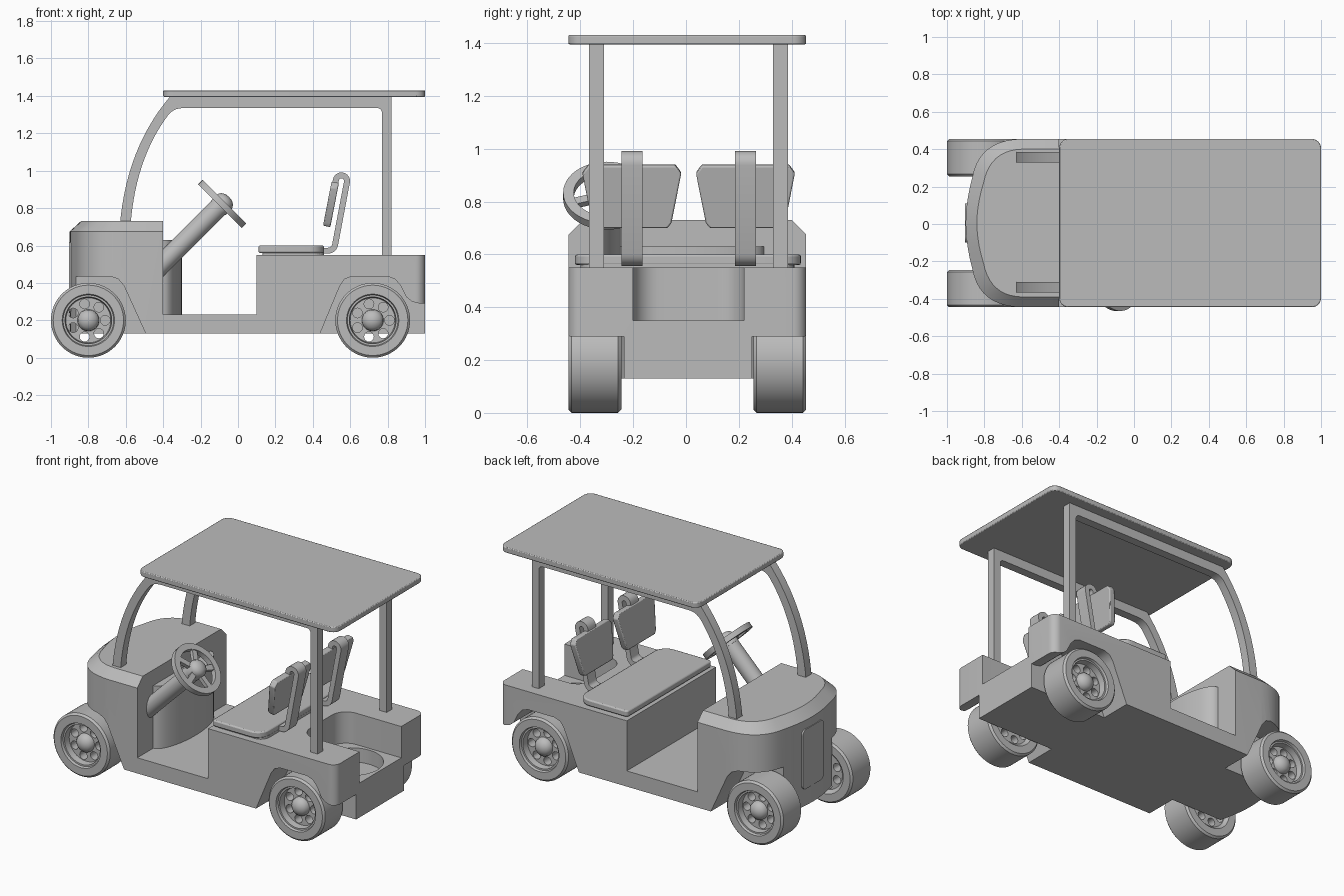
import bpy, bmesh, math
from mathutils import Matrix, Vector

cube = bpy.data.objects.get("Cube")
if cube:
    bpy.data.objects.remove(cube, do_unlink=True)

grey = bpy.data.materials.new("plain_grey")
grey.use_nodes = True
COLOUR = (0.5, 0.5, 0.5, 1)
grey.diffuse_color = COLOUR
grey.node_tree.nodes["Principled BSDF"].inputs["Base Color"].default_value = COLOUR

RIGHT, LEFT, MID = -0.445, 0.455, 0.005   # body sides and centre line


def finish(name, bm, bevel=0):
    bmesh.ops.recalc_face_normals(bm, faces=bm.faces)
    mesh = bpy.data.meshes.new(name)
    bm.to_mesh(mesh)
    bm.free()
    ob = bpy.data.objects.new(name, mesh)
    bpy.context.collection.objects.link(ob)
    mesh.materials.append(grey)
    if bevel:
        mod = ob.modifiers.new("Bevel", "BEVEL")
        mod.width, mod.segments, mod.limit_method = bevel, 2, "ANGLE"
    return ob


def activate(ob):
    bpy.ops.object.select_all(action="DESELECT")
    ob.select_set(True)
    bpy.context.view_layer.objects.active = ob


def smooth(ob):
    activate(ob)
    bpy.ops.object.shade_smooth_by_angle(angle=math.radians(35))


def prism(name, points, low, high, axis="y", bevel=0):
    """Extrude an outline along y (points are x, z), z (x, y) or x (y, z)."""
    place = {"y": lambda a, b, c: (a, c, b), "z": lambda a, b, c: (a, b, c),
             "x": lambda a, b, c: (c, a, b)}[axis]
    bm = bmesh.new()
    face = bm.faces.new([bm.verts.new(place(a, b, low)) for a, b in points])
    top = bmesh.ops.extrude_face_region(bm, geom=[face])["geom"]
    shift = Vector(place(0, 0, high - low))
    bmesh.ops.translate(bm, vec=shift, verts=[v for v in top if isinstance(v, bmesh.types.BMVert)])
    return finish(name, bm, bevel)


def lathe(name, profile, steps=48):
    """Spin (radius, height) points around z."""
    bm = bmesh.new()
    verts = [bm.verts.new((r, 0, h)) for r, h in profile]
    edges = [bm.edges.new(pair) for pair in zip(verts, verts[1:])]
    bmesh.ops.spin(bm, geom=verts + edges, axis=(0, 0, 1), cent=(0, 0, 0),
                   angle=math.tau, steps=steps)
    bmesh.ops.remove_doubles(bm, verts=bm.verts, dist=0.0001)
    return finish(name, bm)


def cut(ob, cutter):
    mod = ob.modifiers.new("Cut", "BOOLEAN")
    mod.operation, mod.solver, mod.object = "DIFFERENCE", "EXACT", cutter
    activate(ob)
    bpy.ops.object.modifier_apply(modifier=mod.name)
    bpy.data.objects.remove(cutter, do_unlink=True)


def arc(cx, cy, r, start, end, n=8):
    angles = [math.radians(start + (end - start) * i / n) for i in range(n + 1)]
    return [(cx + r * math.cos(a), cy + r * math.sin(a)) for a in angles]


def rounded(x0, x1, y0, y1, r_low, r_high):
    """Rectangle with separate corner radii at its low and high x ends."""
    a, b = r_low, r_high
    pts = arc(x1 - b, y1 - b, b, 90, 0) if b else [(x1, y1)]
    pts += arc(x1 - b, y0 + b, b, 0, -90) if b else [(x1, y0)]
    pts += arc(x0 + a, y0 + a, a, -90, -180) if a else [(x0, y0)]
    pts += arc(x0 + a, y1 - a, a, 180, 90) if a else [(x0, y1)]
    return pts


def bezier(p0, p1, p2, n=14):
    p0, p1, p2 = map(Vector, (p0, p1, p2))
    ts = [i / n for i in range(n + 1)]
    return [tuple(p0 * (1 - t) ** 2 + p1 * 2 * t * (1 - t) + p2 * t * t) for t in ts]


def ribbon(path, width):
    """Outline of a strip of even width along a path."""
    one, two = [], []
    for i, p in enumerate(path):
        d = Vector(path[min(i + 1, len(path) - 1)]) - Vector(path[max(i - 1, 0)])
        n = Vector((-d.y, d.x)).normalized() * width / 2
        one.append(tuple(Vector(p) + n))
        two.append(tuple(Vector(p) - n))
    return one + two[::-1]


# Front cowl: bowed nose, bevelled upper rim
def nose_ring(front, half):
    side = [(-0.4, half), (-0.6, half)]
    bow = bezier((-0.6, half), (front + 0.07, half - 0.005), (front + 0.035, half * 0.54), 10)[1:]
    centre = bezier(bow[-1], (front, half * 0.25), (front, 0), 5)[1:]
    right = side + bow + centre
    return right + [(x, -y) for x, y in right[-2::-1]]


bm = bmesh.new()
rings = []
for z, front, half in ((0.13, -0.9, 0.45), (0.675, -0.9, 0.45), (0.73, -0.84, 0.395)):
    rings.append([bm.verts.new((x, y + MID, z)) for x, y in nose_ring(front, half)])
for low, high in zip(rings, rings[1:]):
    for i in range(len(low)):
        j = (i + 1) % len(low)
        bm.faces.new((low[i], low[j], high[j], high[i]))
bm.faces.new(rings[0])
bm.faces.new(rings[-1])
cowl = finish("front_cowl", bm)

# Rear body with an open cargo bed and a round well in its floor
rear = prism("rear_body", rounded(0.1, 1, RIGHT, LEFT, 0, 0.05), 0.13, 0.55, "z")
cut(rear, prism("bed_cutter", rounded(0.58, 1.2, -0.2, 0.22, 0.1, 0), 0.35, 0.7, "z"))
cut(rear, prism("well_cutter", arc(0.79, 0.01, 0.19, 0, 351, 39), 0.26, 0.5, "z"))
floor = prism("floor", rounded(-0.45, 0.15, RIGHT, LEFT, 0, 0), 0.13, 0.23, "z")

# Wheel arches
front_arch = [(-1.1, 0), (-1.1, 0.435), (-0.68, 0.435), (-0.64, 0.42), (-0.61, 0.385), (-0.435, 0)]
rear_arch = [(0.385, 0), (0.545, 0.385), (0.57, 0.42), (0.61, 0.435), (0.8, 0.435), (0.84, 0.42),
             (0.87, 0.385), (0.9, 0.325), (0.93, 0.3), (0.97, 0.29), (1.1, 0.29), (1.1, 0)]
for low, high in ((-0.6, -0.235), (0.25, 0.6)):
    for part in (cowl, floor):
        cut(part, prism("arch_cutter", front_arch, low, high))
    for part in (rear, floor):
        cut(part, prism("arch_cutter", rear_arch, low, high))
for part in (cowl, rear):
    smooth(part)

# Nose panel and the rounded bulge behind the cowl
prism("nose_panel", rounded(-0.1, 0.11, 0.24, 0.62, 0.03, 0.03), -0.904, -0.88, "x")
bulge = [(-0.42, 0.3)] + [(-0.4 + 0.1 * math.sin(a), MID + 0.29 * math.cos(a))
                          for a in [math.pi * i / 20 for i in range(21)]] + [(-0.42, -0.29)]
smooth(prism("dash_bulge", bulge, 0.2, 0.63, "z"))

# Roof and its side frames
smooth(prism("roof", rounded(-0.4, 1, RIGHT, LEFT, 0.05, 0.05), 1.395, 1.43, "z", 0.005))
frame = bezier((-0.632, 0.7), (-0.6, 1.12), (-0.36, 1.4))
frame += [(0.82, 1.4), (0.82, 0.5), (0.77, 0.5)] + arc(0.745, 1.31, 0.025, 0, 90, 4)
frame += bezier((-0.29, 1.335), (-0.345, 1.335), (-0.375, 1.295), 5)
frame += bezier((-0.375, 1.295), (-0.55, 1.06), (-0.575, 0.7))[1:]
for side, low in (("right", -0.367), ("left", 0.33)):
    smooth(prism(side + "_roof_frame", frame, low, low + 0.056))

# Bench cushion on a low base
prism("seat_base", rounded(0.13, 0.46, -0.4, 0.41, 0.02, 0.06), 0.54, 0.565, "z")
smooth(prism("seat_cushion", rounded(0.11, 0.46, -0.42, 0.435, 0.02, 0.08), 0.56, 0.6, "z", 0.008))

# Seat backs on hooked brackets
strap = [(0.4, 0.572), (0.48, 0.572)] + arc(0.48, 0.612, 0.04, -80, -12, 5)
strap += arc(0.553, 0.945, 0.03, -10, 170, 12) + [(0.5, 0.82)]
lean = Matrix.Translation((0.497, 0, 0.82)) @ Matrix.Rotation(math.radians(11), 4, "Y")
for side, y in (("right", -0.205), ("left", 0.225)):
    smooth(prism(side + "_seat_bracket", ribbon(strap, 0.032), y - 0.04, y + 0.04))
    outline = [(y - 0.135, -0.12), (y + 0.135, -0.12), (y + 0.15, -0.1), (y + 0.187, 0.09),
               (y + 0.165, 0.12), (y - 0.165, 0.12), (y - 0.187, 0.09), (y - 0.15, -0.1)]
    back = prism(side + "_seat_back", outline, -0.02, 0.02, "x", 0.006)
    back.matrix_world = lean
    smooth(back)

# Steering column, wheel, spokes and hub
tilt = Matrix.Translation((-0.085, -0.3, 0.822)) @ Matrix.Rotation(math.radians(45), 4, "Y")
steering = [
    lathe("steering_column", [(0, -0.6), (0.052, -0.6), (0.052, -0.02), (0, -0.02)], 32),
    lathe("steering_rim", [(0.125, -0.017), (0.165, -0.017), (0.165, 0.017), (0.125, 0.017),
                           (0.125, -0.017)]),
    lathe("steering_hub", [(0, -0.03), (0.055, -0.03), (0.055, 0.02), (0.045, 0.038),
                           (0.025, 0.05), (0, 0.053)], 32)]
for i in range(5):
    turn = Matrix.Rotation(math.tau * i / 5, 4, "Z")
    spoke = prism("steering_spoke", rounded(0.04, 0.135, -0.017, 0.017, 0, 0), -0.012, 0.012, "z")
    spoke.data.transform(turn)
    steering.append(spoke)
for part in steering:
    part.matrix_world = tilt
    smooth(part)

# Wheels: one lathed tyre and rim with a ring of holes, copied to each corner
wheel = lathe("wheel", [(0, 0.195), (0.02, 0.192), (0.04, 0.182), (0.055, 0.165), (0.058, 0.145),
                        (0.12, 0.145), (0.125, 0.185), (0.135, 0.185), (0.14, 0.2), (0.188, 0.2),
                        (0.2, 0.188), (0.2, 0.012), (0.188, 0), (0.14, 0), (0.12, 0.02),
                        (0, 0.02)], 64)
for i in range(7):
    a = math.tau * i / 7
    hole = arc(0.09 * math.cos(a), 0.09 * math.sin(a), 0.026, 0, 337.5, 15)
    cut(wheel, prism("hole_cutter", hole, -0.1, 0.3, "z"))
smooth(wheel)
for x, end in ((-0.8, "front"), (0.72, "rear")):
    for side, y, turn in (("right", -0.245, 90), ("left", 0.255, -90)):
        ob = bpy.data.objects.new(f"{end}_{side}_wheel", wheel.data)
        bpy.context.collection.objects.link(ob)
        ob.matrix_world = Matrix.Translation((x, y, 0.2)) @ Matrix.Rotation(math.radians(turn), 4, "X")
bpy.data.objects.remove(wheel, do_unlink=True)
